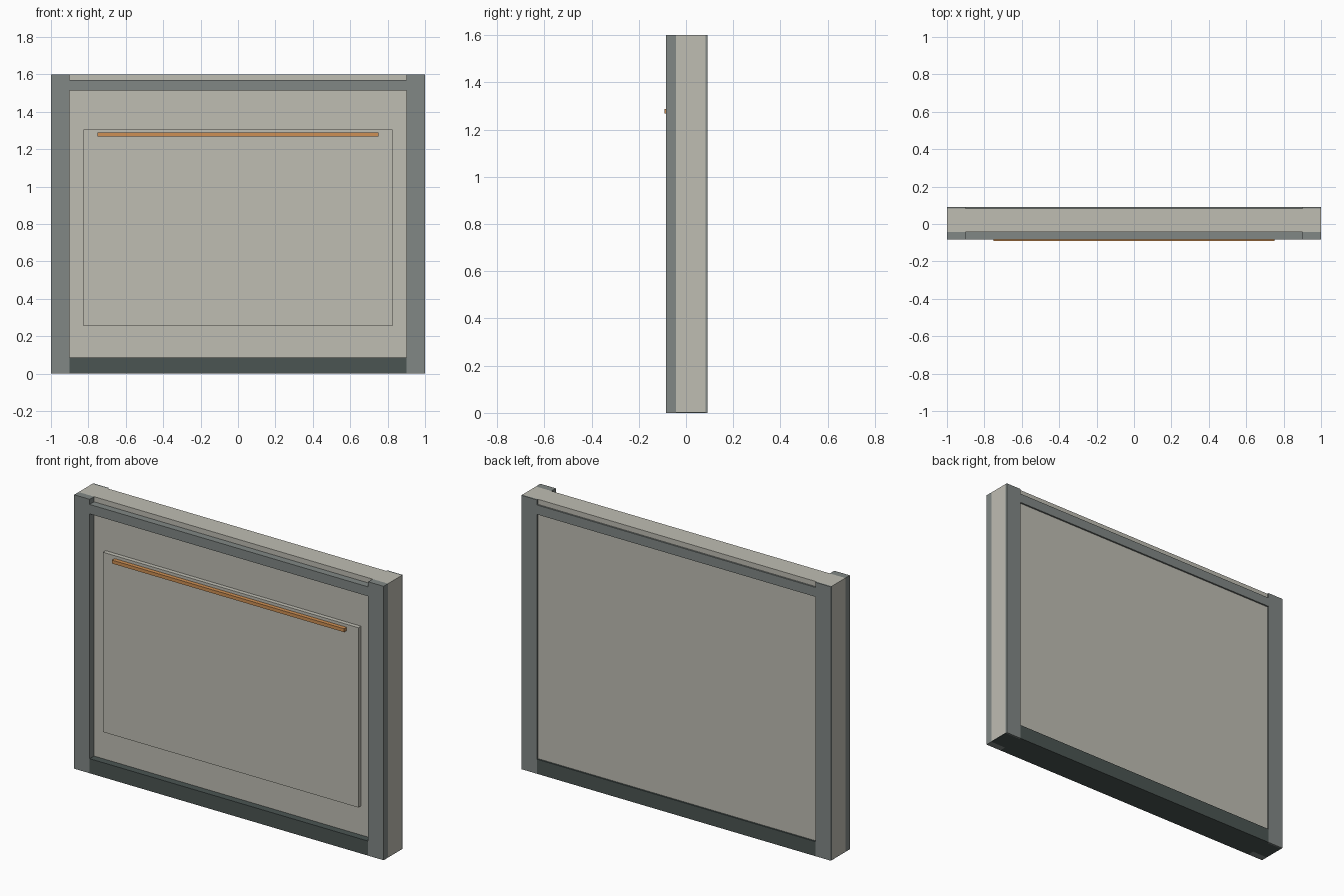
import bpy

cube = bpy.data.objects.get("Cube")
if cube:
    bpy.data.objects.remove(cube, do_unlink=True)


def material(name, rgb):
    mat = bpy.data.materials.new(name)
    mat.use_nodes = True
    colour = (*rgb, 1.0)
    mat.diffuse_color = colour
    mat.node_tree.nodes["Principled BSDF"].inputs["Base Color"].default_value = colour
    return mat


plaster = material("warm grey", (0.52, 0.51, 0.45))
frame = material("slate grey", (0.22, 0.245, 0.235))
dark = material("dark slate", (0.07, 0.09, 0.085))
copper = material("copper", (0.62, 0.28, 0.09))


def box(name, x, y, z, mat):
    """Box spanning the given (low, high) ranges."""
    spans = (x, y, z)
    bpy.ops.mesh.primitive_cube_add(size=1)
    obj = bpy.context.object
    obj.name = name
    obj.location = [(a + b) / 2 for a, b in spans]
    obj.scale = [b - a for a, b in spans]
    bpy.ops.object.transform_apply(location=True, rotation=False, scale=True)
    obj.data.materials.append(mat)
    return obj


WIDTH, OPENING, HEIGHT = 1.0, 0.9, 1.6
CORE = (-0.043, 0.082)
FACES = {"front": (-0.084, CORE[0]), "back": (CORE[1], 0.0915)}
BASE_TOP = 0.085

# Wall slab on a thin dark underside
box("wall_core", (-WIDTH, WIDTH), CORE, (0.003, HEIGHT), plaster)
box("underside", (-WIDTH, WIDTH), CORE, (0, 0.003), dark)

# Posts and rails on both faces of the slab
for face, depth in FACES.items():
    for side, sign in (("left", 1), ("right", -1)):
        span = sorted((sign * OPENING, sign * WIDTH))
        box(f"{face}_{side}_post", span, depth, (0, HEIGHT), frame)
    box(f"{face}_top_rail", (-OPENING, OPENING), depth, (1.515, 1.57), frame)
    box(f"{face}_base_rail", (-OPENING, OPENING), depth, (0, BASE_TOP), dark)

# Raised panel and its trim strip
box("raised_panel", (-0.825, 0.825), (-0.068, CORE[0]), (0.255, 1.305), plaster)
box("trim_strip", (-0.75, 0.75), (-0.0915, -0.068), (1.268, 1.288), copper)
